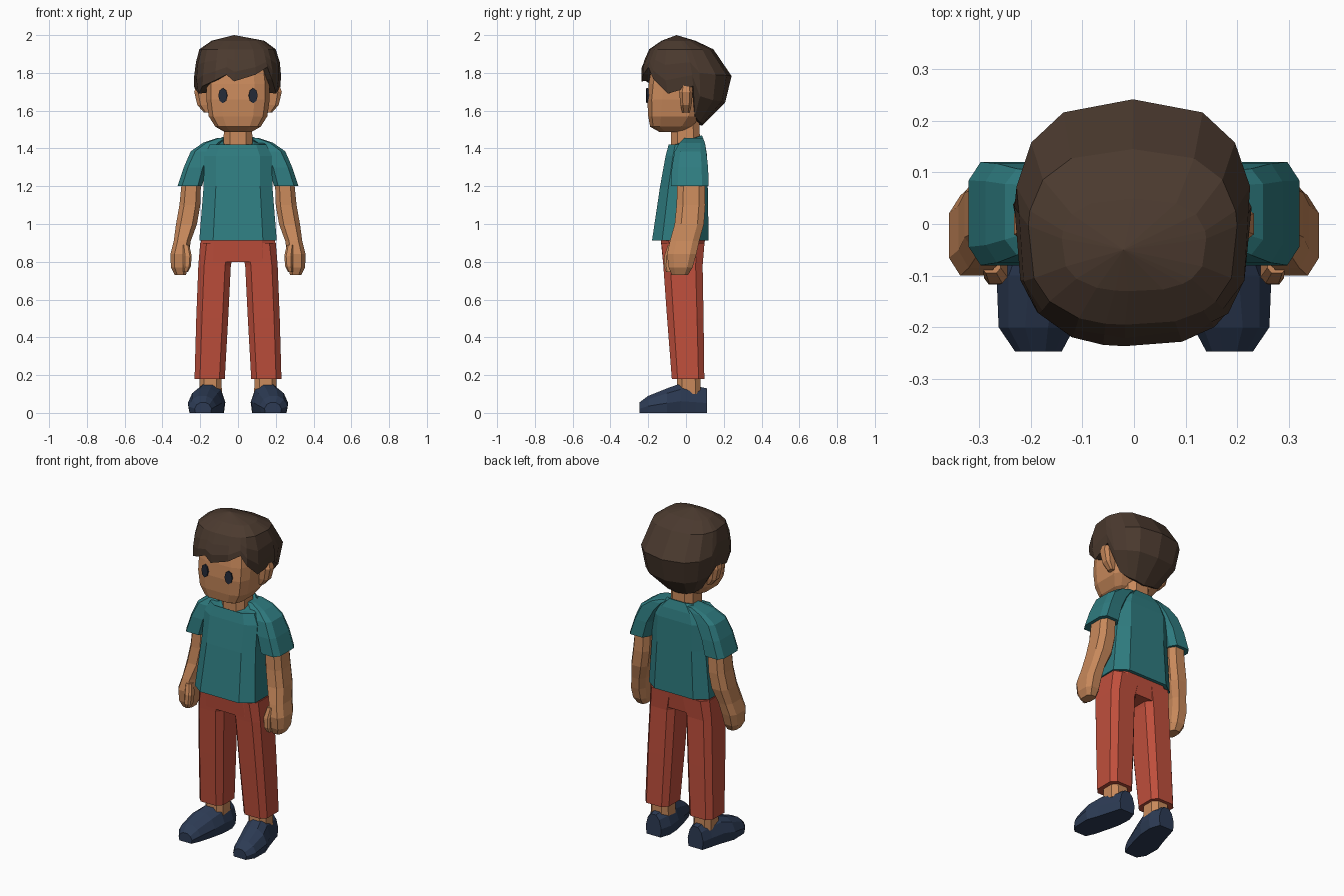
import bpy, bmesh, math
from mathutils import Vector

cube = bpy.data.objects.get("Cube")
if cube:
    bpy.data.objects.remove(cube, do_unlink=True)


def material(name, r, g, b):
    mat = bpy.data.materials.new(name)
    mat.use_nodes = True
    mat.diffuse_color = (r, g, b, 1)
    mat.node_tree.nodes["Principled BSDF"].inputs["Base Color"].default_value = (r, g, b, 1)
    return mat


skin = material("warm skin", .58, .25, .105)
brown = material("dark brown hair", .07, .042, .028)
teal = material("teal cloth", .028, .2, .215)
red = material("brick red cloth", .52, .078, .045)
navy = material("navy shoe", .026, .044, .09)
ink = material("dark eye", .018, .024, .04)


def signed_power(value, power):
    return math.copysign(abs(value) ** power, value)


def oval(z, x0, x1, y0, y1, sides=8, box=4, tilt=0):
    """Boxy horizontal ring filling the given extents; tilt lifts its back."""
    angles = [math.tau * (i + .5) / sides for i in range(sides)]
    pts = [(signed_power(math.cos(a), 2 / box), signed_power(math.sin(a), 2 / box)) for a in angles]
    top = max(p[0] for p in pts)
    return [Vector(((x0 + x1) / 2 + (x1 - x0) / 2 * u / top,
                    (y0 + y1) / 2 + (y1 - y0) / 2 * v / top,
                    z + tilt * v / top)) for u, v in pts]


def loft(name, rings, mat, side=1, tips=(None, None)):
    """Skin the rings and close each end with a flat cap or a fan to a tip."""
    bm = bmesh.new()
    rows = [[bm.verts.new((p.x * side, p.y, p.z)) for p in ring] for ring in rings]
    count = len(rows[0])
    for a, b in zip(rows, rows[1:]):
        for i in range(count):
            j = (i + 1) % count
            bm.faces.new((a[i], a[j], b[j], b[i]))
    for row, tip in zip((rows[0], rows[-1]), tips):
        if tip is None:
            bm.faces.new(row)
        else:
            point = bm.verts.new(tip)
            for i in range(count):
                bm.faces.new((row[i], row[(i + 1) % count], point))
    bmesh.ops.recalc_face_normals(bm, faces=bm.faces)
    mesh = bpy.data.meshes.new(name)
    bm.to_mesh(mesh)
    bm.free()
    mesh.materials.append(mat)
    obj = bpy.data.objects.new(name, mesh)
    bpy.context.collection.objects.link(obj)
    return obj


def stack(name, sections, mat, side=1, sides=8, box=4):
    return loft(name, [oval(*s, sides=sides, box=box) for s in sections], mat, side)


# Head and neck
stack("head", [(1.487, -.07, .07, -.14, -.02), (1.515, -.12, .12, -.19, .03),
               (1.57, -.155, .155, -.2, .08), (1.66, -.168, .168, -.205, .12),
               (1.74, -.168, .168, -.198, .14), (1.84, -.155, .155, -.18, .14)],
      skin, sides=12)
stack("neck", [(1.38, -.078, .078, -.08, .075), (1.6, -.072, .072, -.08, .07)], skin, box=3)

# Hair: a dome whose lower edge follows the fringe, the ears and the nape
dome = [(2, -.02, -.02, -.05, -.05), (1.97, -.14, .14, -.13, .05),
        (1.925, -.205, .2, -.195, .145), (1.83, -.23, .23, -.237, .235),
        (1.72, -.235, .225, -.235, .25), (1.62, -.19, .19, -.17, .195),
        (1.52, -.1, .1, -.08, .085)]
hem = {-150: 1.53, -125: 1.54, -102: 1.57, -94: 1.73, -68: 1.69, -48: 1.73,
       -25: 1.76, -10: 1.79, -2: 1.755, 18: 1.79, 37: 1.83, 48: 1.765,
       68: 1.69, 94: 1.73, 102: 1.57, 125: 1.54, 150: 1.53, 180: 1.52}


def hair_point(angle, z):
    for a, b in zip(dome, dome[1:]):
        if b[0] <= z:
            break
    t = (z - a[0]) / (b[0] - a[0])
    x0, x1, y0, y1 = (p + (q - p) * t for p, q in zip(a[1:], b[1:]))
    u = signed_power(math.sin(math.radians(angle)), .77)
    v = signed_power(-math.cos(math.radians(angle)), .77)
    return Vector(((x0 + x1) / 2 + (x1 - x0) / 2 * u, (y0 + y1) / 2 + (y1 - y0) / 2 * v, z))


rows = [[hair_point(a, z) for a in hem] for z in (1.97, 1.925)]
rows += [[hair_point(a, 1.925 + (h - 1.925) * t) for a, h in hem.items()] for t in (.35, .7, 1)]
rows.append([Vector((p.x * .8, p.y * .8, p.z + .005)) for p in rows[-1]])
loft("hair", rows, brown, tips=((-.02, -.05, 2), (0, .02, 1.62)))

# Shirt body with a dipped neckline
body = [oval(.912, -.205, .205, -.18, .12), oval(1.2, -.182, .182, -.137, .115),
        oval(1.36, -.18, .18, -.108, .112), oval(1.42, -.15, .15, -.092, .102),
        oval(1.44, -.085, .085, -.09, .085, tilt=.03)]
loft("shirt_body", body, teal)

# Trouser seat
stack("trouser_seat", [(.8, -.205, .205, -.122, .086), (.93, -.195, .195, -.135, .102)], red)

shoe_shape = ((.05, 0), (.95, 0), (1, .4), (.87, .8), (.65, 1), (.35, 1), (.13, .8), (0, .4))
shoe_stations = [(-.247, .14, .23, .055), (-.2, .115, .262, .09), (-.1, .085, .266, .13),
                 (-.03, .07, .24, .155), (.05, .067, .215, .142), (.112, .09, .195, .13)]

for side, word in ((1, "left"), (-1, "right")):
    # Ear and eye
    stack(word + "_ear", [(1.59, .14, .18, -.02, .02), (1.63, .14, .215, -.03, .03),
                          (1.7, .14, .232, -.036, .036), (1.745, .14, .215, -.025, .03)],
          skin, side, box=3)
    bpy.ops.mesh.primitive_cylinder_add(
        vertices=8, radius=1, depth=.0095, location=(.08 * side, -.205, 1.68),
        rotation=(math.pi / 2, 0, math.radians(8) * side))
    eye = bpy.context.object
    eye.name = word + "_eye"
    eye.scale = (.024, .04, 1)
    eye.data.materials.append(ink)

    # Sleeve
    stack(word + "_sleeve", [(1.2, .19, .32, -.08, .12), (1.3, .165, .287, -.075, .117),
                             (1.385, .12, .25, -.06, .107), (1.43, .09, .185, -.035, .1),
                             (1.455, .06, .11, -.01, .09)], teal, side)
    # Arm flowing into the hand
    stack(word + "_arm", [(1.25, .195, .295, -.045, .1), (1.1, .2, .31, -.05, .102),
                          (1, .217, .328, -.06, .095), (.91, .25, .34, -.085, .07),
                          (.84, .26, .358, -.1, .055), (.77, .265, .355, -.092, .035),
                          (.73, .275, .335, -.075, .01)], skin, side, box=3)
    stack(word + "_thumb", [(.89, .258, .295, -.095, -.05), (.83, .245, .29, -.115, -.06),
                            (.775, .25, .29, -.117, -.065), (.745, .265, .29, -.105, -.075)],
          skin, side, box=3)

    # Trouser leg, ankle and shoe
    stack(word + "_trouser_leg", [(.18, .07, .23, -.075, .097), (.5, .052, .221, -.1, .093),
                                  (.78, .038, .21, -.12, .088), (.9, .01, .2, -.13, .098)],
          red, side)
    stack(word + "_ankle", [(.1, .085, .205, -.05, .078), (.25, .09, .205, -.045, .075)],
          skin, side, box=3)
    loft(word + "_shoe", [[Vector((x0 + (x1 - x0) * u, y, h * v)) for u, v in shoe_shape]
                          for y, x0, x1, h in shoe_stations], navy, side)
